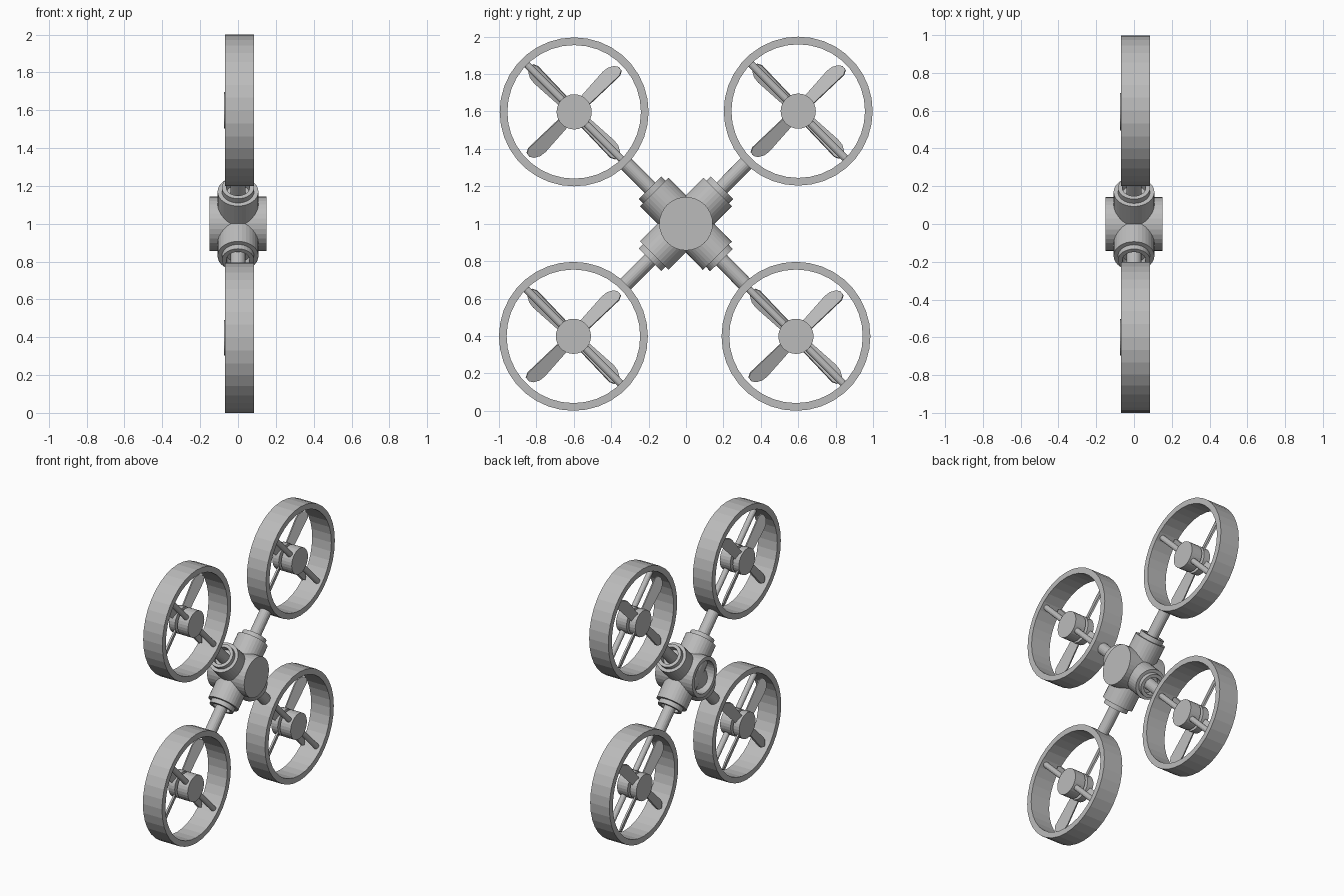
import bpy, bmesh, math
from mathutils import Vector, Matrix

cube = bpy.data.objects.get("Cube")
if cube:
    bpy.data.objects.remove(cube, do_unlink=True)

grey = bpy.data.materials.new("plain grey")
grey.use_nodes = True
grey.diffuse_color = (0.5, 0.5, 0.5, 1)
grey.node_tree.nodes["Principled BSDF"].inputs["Base Color"].default_value = (0.5, 0.5, 0.5, 1)

X = Vector((1, 0, 0))


def finish(name, bm, matrix):
    """Turn a bmesh into a placed, coloured object."""
    bmesh.ops.recalc_face_normals(bm, faces=bm.faces)
    mesh = bpy.data.meshes.new(name)
    bm.to_mesh(mesh)
    bm.free()
    mesh.materials.append(grey)
    obj = bpy.data.objects.new(name, mesh)
    bpy.context.collection.objects.link(obj)
    obj.matrix_world = matrix
    return obj


def lathe(name, profile, centre, axis, sides=32, closed=False):
    """Revolve (radius, height) points about an axis through centre."""
    bm = bmesh.new()
    rows = []
    for r, h in profile:
        if r == 0:
            rows.append([bm.verts.new((0, 0, h))] * sides)
        else:
            rows.append([bm.verts.new((r * math.cos(a), r * math.sin(a), h))
                         for a in (math.tau * i / sides for i in range(sides))])
    pairs = list(zip(rows, rows[1:]))
    if closed:
        pairs.append((rows[-1], rows[0]))
    for low, high in pairs:
        for i in range(sides):
            j = (i + 1) % sides
            corners = dict.fromkeys((low[i], low[j], high[j], high[i]))
            bm.faces.new(list(corners))
    turn = Vector((0, 0, 1)).rotation_difference(axis).to_matrix().to_4x4()
    return finish(name, bm, Matrix.Translation(centre) @ turn)


def blade(name, centre, angle, pitch):
    """Thin round-ended paddle, long in local x, pitched and turned about x."""
    outline = [(0.03, -0.03), (0.31, -0.038), (0.335, -0.025), (0.338, 0),
               (0.325, 0.022), (0.295, 0.04), (0.26, 0.045), (0.03, 0.03)]
    bm = bmesh.new()
    face = bm.faces.new([bm.verts.new((u, v, -0.006)) for u, v in outline])
    out = bmesh.ops.extrude_face_region(bm, geom=[face])
    top = [v for v in out["geom"] if isinstance(v, bmesh.types.BMVert)]
    bmesh.ops.translate(bm, verts=top, vec=(0, 0, 0.012))
    along = Vector((0, math.cos(angle), math.sin(angle)))
    across = X.cross(along)
    frame = Matrix((along, across, X)).transposed().to_4x4()
    return finish(name, bm, Matrix.Translation(centre) @ frame @ Matrix.Rotation(pitch, 4, "X"))


# Central body: a drum with a solid face on +x and a cup on -x
middle = Vector((0, 0, 1))
lathe("central_drum", [(0, 0.15), (0.143, 0.15), (0.143, -0.15), (0.115, -0.15),
                       (0.115, -0.06), (0, -0.06)], middle, X)

# Rotor centres (y, z), one per diagonal arm
rotors = {"upper_back": (0.6, 1.602), "upper_front": (-0.598, 1.598),
          "lower_front": (-0.602, 0.398), "lower_back": (0.588, 0.398)}
strut_dir = Vector((0, -1, 1)).normalized()

for place, (y, z) in rotors.items():
    centre = Vector((0, y, z))
    reach = (centre - middle).length
    axis = (centre - middle).normalized()

    # Stepped socket with a hollow end, and the arm coming out of it
    lathe(place + "_socket", [(0, 0), (0.108, 0), (0.108, 0.24), (0.085, 0.24),
                              (0.085, 0.272), (0.062, 0.272), (0.062, 0.225),
                              (0, 0.225)], middle, axis)
    lathe(place + "_arm", [(0, 0.2), (0.04, 0.2), (0.04, reach - 0.375),
                           (0, reach - 0.375)], middle, axis, 20)

    # Round duct
    lathe(place + "_duct", [(0.398, -0.07), (0.398, 0.085), (0.357, 0.085),
                            (0.357, -0.07)], centre, X, 36, True)

    # Motor, neck and propeller hub in one turned piece
    lathe(place + "_motor", [(0, 0.08), (0.094, 0.08), (0.094, -0.005),
                             (0.055, -0.005), (0.055, -0.025), (0.094, -0.025),
                             (0.094, -0.075), (0, -0.075)], centre, X, 28)

    # Strut that holds the motor inside the duct
    lathe(place + "_strut", [(0, -0.365), (0.02, -0.365), (0.02, 0.365), (0, 0.365)],
          centre + X * 0.045, strut_dir, 14)

    # Four propeller blades
    for k in range(4):
        blade(f"{place}_blade_{k + 1}", centre - X * 0.045,
              math.pi / 4 + k * math.pi / 2, math.radians(-22))
